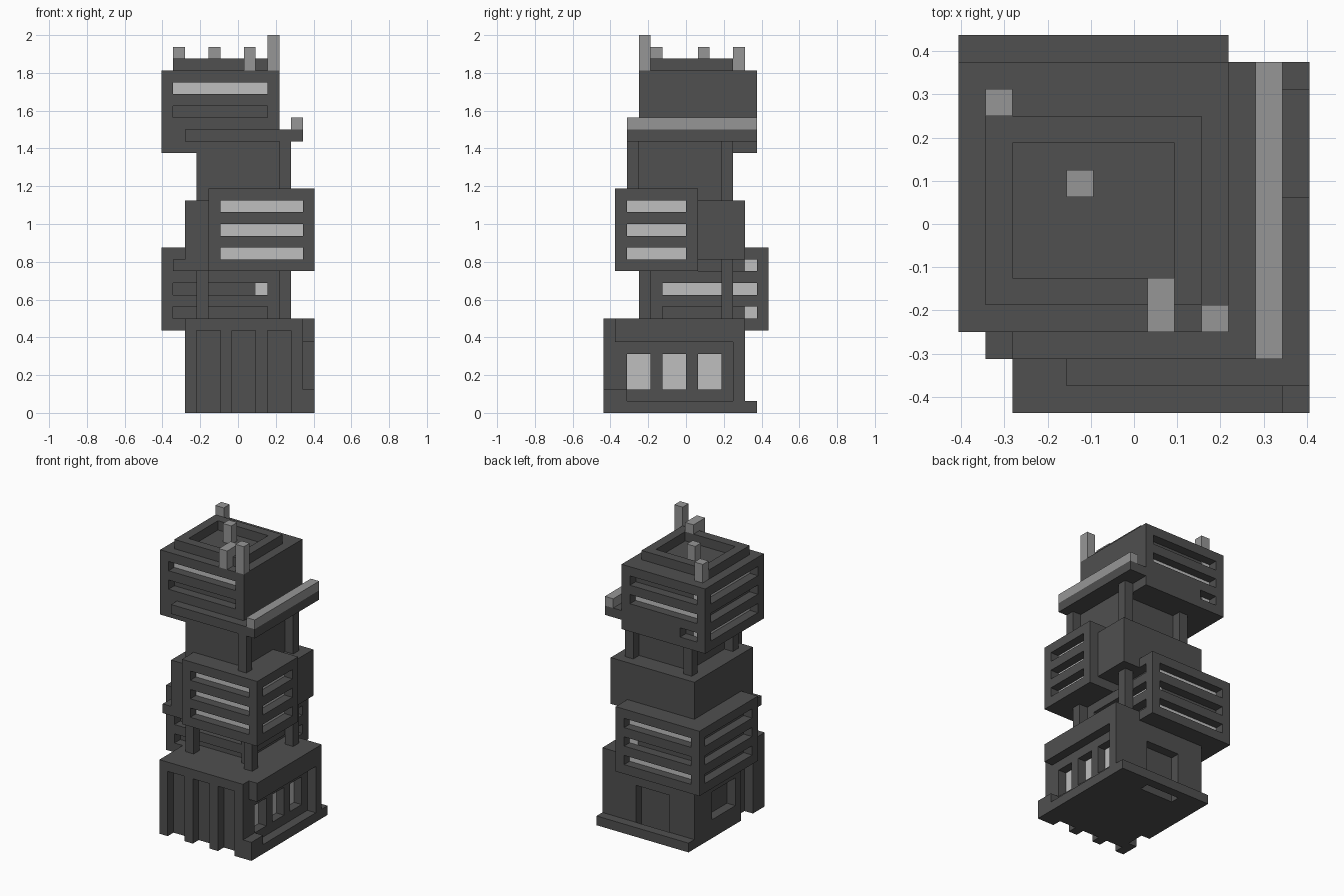
import bpy, bmesh
from mathutils import Vector

if "Cube" in bpy.data.objects:
    bpy.data.objects.remove(bpy.data.objects["Cube"], do_unlink=True)

U = 1 / 16                      # block size
ORIGIN = Vector((6.5, 7, 0))    # centre of the block grid


def material(name, v):
    m = bpy.data.materials.new(name)
    m.diffuse_color = (v, v, v, 1)
    m.use_nodes = True
    b = m.node_tree.nodes["Principled BSDF"]
    b.inputs["Base Color"].default_value = (v, v, v, 1)
    b.inputs["Roughness"].default_value = 0.8
    return m


DARK = material("dark concrete", 0.08)
METAL = material("mid grey metal", 0.305)
GLASS = material("pale lit glass", 0.52)


def build(name, mat, boxes):
    """One object made of boxes (x0, x1, y0, y1, z0, z1) in block units."""
    bm = bmesh.new()
    for x0, x1, y0, y1, z0, z1 in boxes:
        lo, hi = Vector((x0, y0, z0)), Vector((x1, y1, z1))
        verts = bmesh.ops.create_cube(bm, size=1)["verts"]
        for v in verts:
            c = [lo[i] + (v.co[i] + 0.5) * (hi[i] - lo[i]) for i in range(3)]
            v.co = (Vector(c) - ORIGIN) * U
    me = bpy.data.meshes.new(name)
    bm.to_mesh(me)
    bm.free()
    me.materials.append(mat)
    ob = bpy.data.objects.new(name, me)
    bpy.context.collection.objects.link(ob)
    return ob


def window_box(name, box, strips, sides, lit):
    """Box with one-block-high window slots at heights `strips` on `sides`;
    `lit` lists (side, height) pairs that hold glass."""
    x0, x1, y0, y1, z0, z1 = box
    cx0, cx1 = x0 + ("left" in sides), x1 - ("right" in sides)
    cy0, cy1 = y0 + ("front" in sides), y1 - ("back" in sides)
    parts, z = [], z0
    for s in strips:
        parts.append((x0, x1, y0, y1, z, s))
        parts.append((cx0, cx1, cy0, cy1, s, s + 1))
        for px in (x0, x1 - 1):
            for py in (y0, y1 - 1):
                parts.append((px, px + 1, py, py + 1, s, s + 1))
        z = s + 1
    parts.append((x0, x1, y0, y1, z, z1))
    build(name, DARK, parts)
    e, glass = 0.04, []
    for side, s in lit:
        g = [x0 + 1 - e, x1 - 1 + e, y0 + 1 - e, y1 - 1 + e, s, s + 1]
        if side == "left":
            g[1] = x0 + 2
        elif side == "right":
            g[0] = x1 - 2
        elif side == "front":
            g[3] = y0 + 2
        else:
            g[2] = y1 - 2
        glass.append(g)
    build(name + "_glass", GLASS, glass)


# Ground floor: core, front piers, side and back walls
build("base_core", DARK, [(3, 11, 1, 11, 0, 8)])
build("base_front_piers", DARK,
      [(x, x + 1, 0, 1, 0, 7) for x in (2, 5, 8, 11)] + [(2, 12, 0, 1, 7, 8)])
build("base_left_wall", DARK, [
    (2, 3, 1, 2, 0, 7), (2, 3, 4, 5, 0, 7), (2, 3, 5, 9, 0, 2),
    (2, 3, 5, 9, 5, 7), (2, 3, 9, 12, 0, 7), (2, 3, 1, 12, 7, 8)])
build("base_back_wall", DARK, [
    (3, 5, 11, 12, 0, 8), (9, 12, 11, 12, 0, 8), (5, 9, 11, 12, 5, 8)])
build("base_right_wall", DARK,
      [(11, 12, 1, 11, 0, 2), (11, 12, 1, 11, 5, 8)]
      + [(11, 12, y, y + 1, 2, 5) for y in (1, 4, 7, 10)])
build("base_right_glass", GLASS,
      [(11, 11.08, y, y + 2, 2, 5) for y in (2, 5, 8)])

# Canopy, plinth and step around the shop front
build("side_canopy", DARK, [(12, 13, 1, 12, 6, 8), (12, 13, 11, 12, 1, 6)])
build("plinth", DARK, [(12, 13, 0, 12, 0, 1), (2, 13, 12, 13, 0, 1),
                       (12, 13, 0, 2, 1, 2)])

# Columns on the base
build("lower_columns", DARK, [
    (3, 4, 3, 4, 8, 13), (10, 11, 3, 4, 8, 13), (10, 11, 10, 11, 8, 13)])

# Stacked room blocks
ALL = ("front", "back", "left", "right")
window_box("lower_room", (0, 10, 4, 14, 7, 14), (8, 10, 12), ALL,
           [("right", 10), ("back", 8), ("back", 12)])
build("lower_balcony", DARK, [(1, 10, 2, 4, 12, 13)])
build("middle_room", DARK, [(2, 12, 2, 12, 13, 18)])
window_box("front_room", (4, 13, 1, 8, 12, 19), (13, 15, 17),
           ("front", "right"),
           [(s, z) for s in ("front", "right") for z in (13, 15, 17)])

# Neck under the top room
build("upper_core", DARK, [(4, 10, 3, 10, 18, 22)])
build("upper_columns", DARK, [
    (3, 4, 3, 4, 18, 22), (3, 4, 10, 11, 18, 22),
    (10, 11, 2, 3, 18, 23), (10, 11, 10, 11, 18, 23)])

# Top room, terrace and rail
window_box("top_room", (0, 10, 3, 13, 22, 29), (25, 27),
           ("front", "back", "left"),
           [("front", 27), ("back", 25), ("left", 27)])
top = bpy.data.objects["top_room"]
bpy.data.objects.remove(top, do_unlink=True)
build("top_room", DARK,
      [(0, 10, 3, 13, 22, 23), (0, 10, 3, 13, 24, 25),
       (0, 10, 3, 13, 26, 27), (0, 10, 3, 13, 28, 29),
       (0, 10, 3, 4, 23, 24), (1, 10, 4, 12, 23, 24), (0, 1, 12, 13, 23, 24)]
      + [(1, 10, 4, 12, z, z + 1) for z in (25, 27)]
      + [(x, x + 1, y, y + 1, z, z + 1)
         for x in (0, 9) for y in (3, 12) for z in (25, 27)])
build("top_room_low_glass", GLASS, [(0.96, 2, 3.96, 12.04, 23, 24)])
build("terrace", DARK, [(2, 12, 2, 3, 23, 24), (10, 12, 3, 13, 23, 24),
                        (3, 10, 12, 13, 23, 24)])
build("terrace_rail", METAL, [(11, 12, 2, 13, 24, 25)])

# Roof parapet and masts
build("roof_parapet", DARK, [
    (1, 9, 4, 5, 29, 30), (1, 9, 10, 11, 29, 30),
    (1, 2, 5, 10, 29, 30), (8, 9, 5, 10, 29, 30)])
build("back_left_mast", METAL, [(1, 2, 11, 12, 29, 31)])
build("centre_mast", METAL, [(4, 5, 8, 9, 29, 31)])
build("front_vent", METAL, [(7, 8, 3, 4, 29, 31), (7, 8, 4, 5, 30, 31)])
build("tall_mast", METAL, [(9, 10, 3, 4, 29, 32)])
